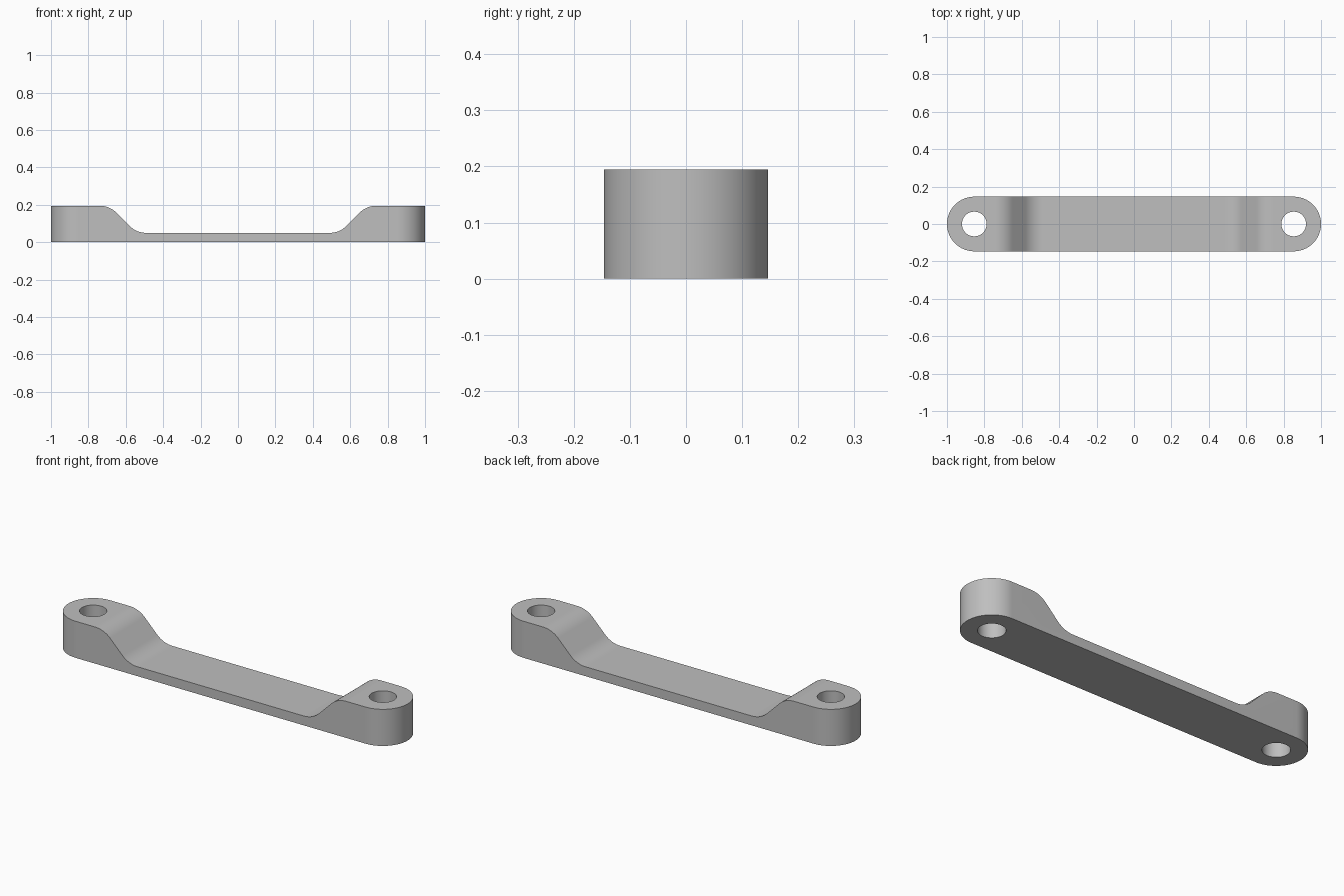
import bpy, bmesh
from math import sin, cos, pi, radians

cube = bpy.data.objects.get("Cube")
if cube:
    bpy.data.objects.remove(cube, do_unlink=True)

HALF_WIDTH = 0.146       # also the radius of the rounded ends
PIVOT_X = 1 - HALF_WIDTH  # centre of each end and its hole
HOLE_RADIUS = 0.066
TOP, DECK = 0.195, 0.05
FILLET, SLOPE = 0.127, radians(45)
RAMP_TOP, RAMP_FOOT = 0.74, 0.49

grey = bpy.data.materials.new("plain grey")
grey.use_nodes = True
colour = (0.52, 0.52, 0.52, 1)
grey.diffuse_color = colour
grey.node_tree.nodes["Principled BSDF"].inputs["Base Color"].default_value = colour


def prism(name, points, offset):
    """Extrude a closed outline along the offset vector."""
    bm = bmesh.new()
    face = bm.faces.new([bm.verts.new(p) for p in points])
    result = bmesh.ops.extrude_face_region(bm, geom=[face])
    verts = [v for v in result["geom"] if isinstance(v, bmesh.types.BMVert)]
    bmesh.ops.translate(bm, verts=verts, vec=offset)
    bmesh.ops.recalc_face_normals(bm, faces=bm.faces)
    mesh = bpy.data.meshes.new(name)
    bm.to_mesh(mesh)
    bm.free()
    mesh.materials.append(grey)
    obj = bpy.data.objects.new(name, mesh)
    bpy.context.collection.objects.link(obj)
    return obj


def arc(cx, radius, start, end, steps):
    angles = [start + (end - start) * i / steps for i in range(steps + 1)]
    return [(cx + radius * cos(a), radius * sin(a), -0.1) for a in angles]


def cut(obj, cutter, operation):
    cutter.hide_render = True
    mod = obj.modifiers.new("cut", "BOOLEAN")
    mod.operation, mod.object, mod.solver = operation, cutter, "EXACT"
    bpy.context.view_layer.objects.active = obj
    bpy.ops.object.modifier_apply(modifier=mod.name)
    bpy.data.objects.remove(cutter, do_unlink=True)


# Side profile: flat bosses, filleted ramps and a thin middle
angles = [SLOPE * i / 12 for i in range(13)]
crest = [(RAMP_TOP - FILLET * sin(a), TOP - FILLET * (1 - cos(a))) for a in angles]
foot = [(RAMP_FOOT + FILLET * sin(a), DECK + FILLET * (1 - cos(a))) for a in reversed(angles)]
right = [(1.1, 0), (1.1, TOP)] + crest + foot
left = [(-x, z) for x, z in reversed(right)]
handle = prism("handle_body", [(x, -0.2, z) for x, z in right + left], (0, 0.4, 0))

# Rounded plan outline
outline = arc(PIVOT_X, HALF_WIDTH, -pi / 2, pi / 2, 48)
outline += arc(-PIVOT_X, HALF_WIDTH, pi / 2, 3 * pi / 2, 48)
cut(handle, prism("outline_cutter", outline, (0, 0, 0.5)), "INTERSECT")

# Screw hole through each end
for side in (-1, 1):
    circle = arc(side * PIVOT_X, HOLE_RADIUS, 0, 2 * pi, 48)[:-1]
    cut(handle, prism("hole_cutter", circle, (0, 0, 0.5)), "DIFFERENCE")

bpy.ops.object.select_all(action="DESELECT")
handle.select_set(True)
bpy.context.view_layer.objects.active = handle
bpy.ops.object.shade_smooth_by_angle(angle=radians(30))
